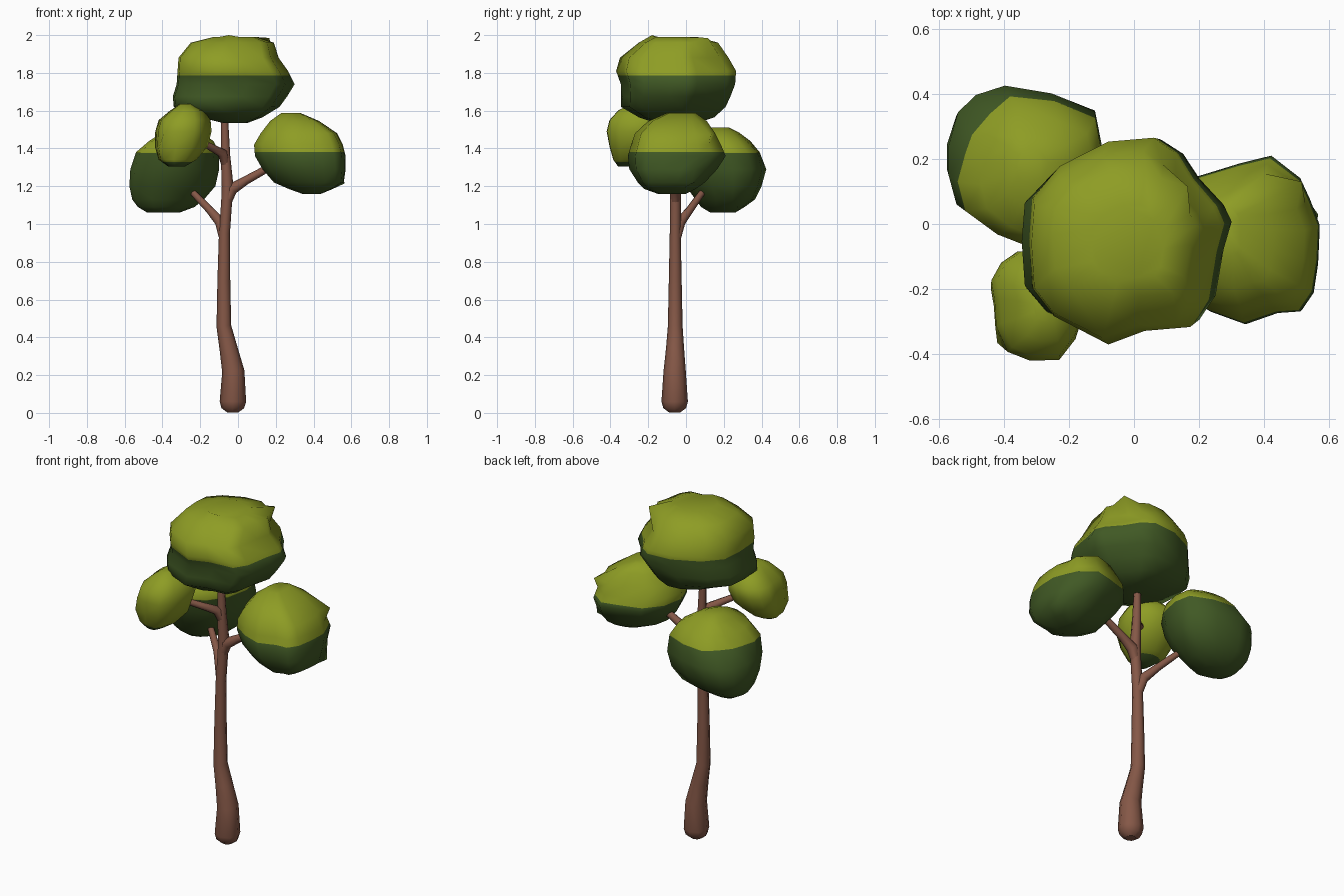
import bpy, bmesh
from mathutils import Vector


def material(name, rgb):
    m = bpy.data.materials.new(name)
    m.diffuse_color = (*rgb, 1)
    return m


LIGHT = material("light_leaf_green", (0.27, 0.335, 0.018))
DARK = material("dark_leaf_green", (0.052, 0.1, 0.018))
BARK = material("bark_brown", (0.235, 0.097, 0.063))


def canopy(name, split, outline, levels, bumps):
    """Loft a plan outline through levels (z, xmin, xmax, ymin, ymax), pull the nearest
    corners out to the bumps, and colour it lighter above the split height."""
    xs, ys = zip(*outline)
    unit = [((x - min(xs)) / (max(xs) - min(xs)), (y - min(ys)) / (max(ys) - min(ys)))
            for x, y in outline]
    bm = bmesh.new()
    rings = [[bm.verts.new((x0 + u * (x1 - x0), y0 + v * (y1 - y0), z)) for u, v in unit]
             for z, x0, x1, y0, y1 in levels]
    n = len(unit)
    for a, b in zip(rings, rings[1:]):
        for i in range(n):
            j = (i + 1) % n
            bm.faces.new((a[i], a[j], b[j], b[i]))
    bm.faces.new(rings[0])
    bm.faces.new(rings[-1])
    for p in map(Vector, bumps):
        min(bm.verts, key=lambda v: (v.co - p).length).co = p
    bmesh.ops.recalc_face_normals(bm, faces=bm.faces)
    # colour change along a level cut
    bmesh.ops.bisect_plane(bm, geom=bm.verts[:] + bm.edges[:] + bm.faces[:],
                           plane_co=(0, 0, split), plane_no=(0, 0, 1))
    for f in bm.faces:
        f.smooth = True
        f.material_index = 0 if f.calc_center_median().z > split else 1
    me = bpy.data.meshes.new(name)
    bm.to_mesh(me)
    bm.free()
    me.materials.append(LIGHT)
    me.materials.append(DARK)
    ob = bpy.data.objects.new(name, me)
    bpy.context.collection.objects.link(ob)


def limb(name, points):
    """Tapered eight-sided limb through (x, y, z, radius) points."""
    cu = bpy.data.curves.new(name, 'CURVE')
    cu.dimensions = '3D'
    cu.bevel_depth = 1
    cu.bevel_resolution = 2
    cu.use_fill_caps = True
    sp = cu.splines.new('POLY')
    sp.points.add(len(points) - 1)
    for p, (x, y, z, r) in zip(sp.points, points):
        p.co = (x, y, z, 1)
        p.radius = r
    sp.use_smooth = True
    cu.materials.append(BARK)
    ob = bpy.data.objects.new(name, cu)
    bpy.context.collection.objects.link(ob)
    bpy.ops.object.select_all(action='DESELECT')
    ob.select_set(True)
    bpy.context.view_layer.objects.active = ob
    bpy.ops.object.convert(target='MESH')


# trunk and branches
limb("trunk", [(-.028, -.06, 0.003, .03), (-.028, -.06, .025, .06), (-.027, -.06, .06, .07),
               (-.025, -.06, .22, .059), (-.05, -.058, .34, .048), (-.075, -.057, .46, .039),
               (-.075, -.057, .70, .034), (-.072, -.057, .95, .029), (-.06, -.056, 1.12, .029),
               (-.055, -.056, 1.2, .031), (-.066, -.057, 1.36, .025), (-.073, -.058, 1.62, .017)])
limb("right_branch", [(-.06, -.056, 1.11, .024), (-.034, -.055, 1.185, .032),
                      (.04, -.052, 1.23, .023), (.22, -.05, 1.33, .018)])
limb("back_left_branch", [(-.072, -.055, .91, .024), (-.093, -.032, 1.01, .029),
                          (-.15, .02, 1.075, .021), (-.30, .13, 1.23, .015)])
limb("front_left_branch", [(-.064, -.057, 1.31, .022), (-.083, -.078, 1.375, .027),
                           (-.15, -.14, 1.41, .02), (-.27, -.24, 1.47, .015)])

# leaf clumps
canopy("top_canopy", 1.785,
       [(-.32, .08), (-.23, .18), (-.07, .255), (.08, .267), (.15, .22), (.20, .14), (.275, .055),
        (.30, 0), (.275, -.09), (.25, -.24), (.2, -.318), (.05, -.33), (-.07, -.372),
        (-.25, -.285), (-.32, -.2), (-.33, -.05)],
       [(1.535, -.08, .05, -.16, .06), (1.565, -.2, .13, -.25, .15), (1.62, -.34, .22, -.345, .21),
        (1.675, -.345, .26, -.345, .235), (1.74, -.325, .30, -.345, .26),
        (1.81, -.32, .265, -.37, .265), (1.88, -.315, .215, -.35, .225),
        (1.96, -.25, .19, -.25, .17), (1.99, -.13, .10, -.18, .06)],
       [(.165, .115, 1.985), (-.05, -.18, 2.0)])
canopy("right_canopy", 1.38,
       [(.57, 0), (.54, .08), (.51, .145), (.42, .215), (.32, .19), (.19, .15), (.11, .05),
        (.085, -.08), (.13, -.2), (.23, -.27), (.34, -.31), (.44, -.275), (.51, -.27),
        (.55, -.21), (.565, -.11)],
       [(1.16, .34, .44, -.15, 0), (1.185, .27, .50, -.22, .05), (1.22, .19, .56, -.255, .1),
        (1.29, .13, .57, -.30, .165), (1.36, .09, .57, -.308, .21), (1.42, .085, .555, -.29, .185),
        (1.48, .12, .525, -.27, .155), (1.545, .17, .43, -.2, .11), (1.588, .23, .33, -.1, .05)],
       [(.565, .03, 1.215), (.515, .13, 1.47)])
canopy("back_left_canopy", 1.375,
       [(-.575, .23), (-.545, .34), (-.49, .395), (-.40, .425), (-.255, .40), (-.12, .345),
        (-.10, .24), (-.13, .1), (-.21, -.01), (-.34, -.07), (-.445, -.03), (-.55, .045),
        (-.575, .14)],
       [(1.06, -.48, -.31, .13, .26), (1.09, -.53, -.23, .08, .31), (1.13, -.56, -.18, .05, .365),
        (1.20, -.575, -.12, 0, .40), (1.29, -.57, -.1, -.05, .425), (1.38, -.54, -.1, -.07, .40),
        (1.44, -.47, -.13, -.04, .34), (1.485, -.40, -.2, .04, .28), (1.51, -.36, -.26, .12, .23)],
       [(-.515, .215, 1.38), (-.495, .27, 1.38), (-.44, .335, 1.38), (-.38, .39, 1.38)])
canopy("front_left_canopy", 1.327,
       [(-.44, -.165), (-.43, -.23), (-.425, -.31), (-.39, -.39), (-.32, -.418), (-.23, -.415),
        (-.18, -.35), (-.14, -.22), (-.19, -.12), (-.28, -.07), (-.36, -.075), (-.41, -.11)],
       [(1.305, -.37, -.28, -.36, -.27), (1.34, -.42, -.22, -.385, -.2),
        (1.41, -.44, -.16, -.405, -.12), (1.49, -.438, -.14, -.42, -.08),
        (1.55, -.42, -.145, -.405, -.08), (1.60, -.36, -.18, -.36, -.13),
        (1.634, -.31, -.24, -.30, -.2)],
       [(-.42, -.365, 1.40)])
